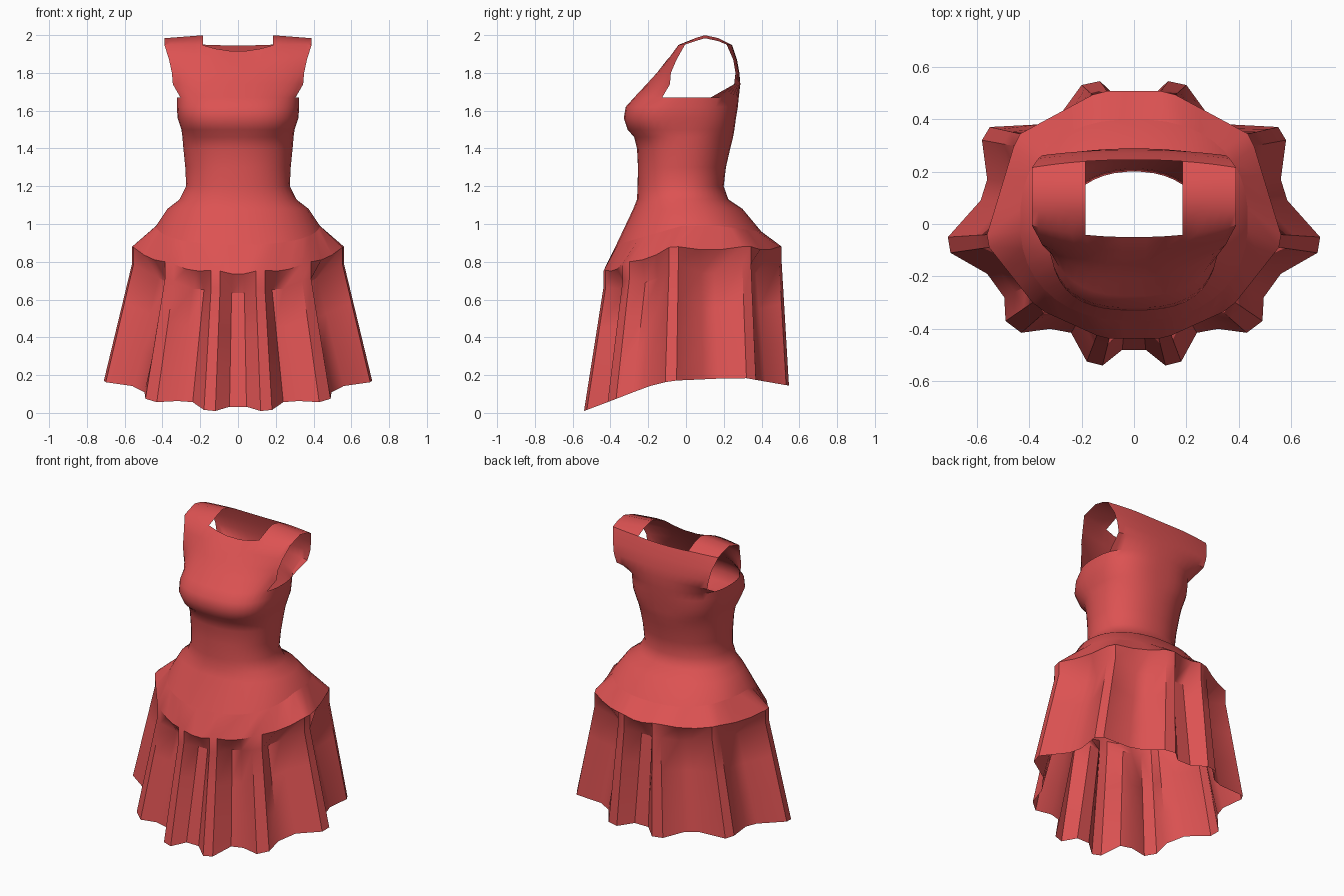
import bpy, bmesh, math

if "Cube" in bpy.data.objects:
    bpy.data.objects.remove(bpy.data.objects["Cube"])

N = 40  # columns around the body, counted from the front centre towards +x

red = bpy.data.materials.new("red_cloth")
red.diffuse_color = (0.72, 0.085, 0.085, 1)
red.use_nodes = True
red.node_tree.nodes["Principled BSDF"].inputs["Base Color"].default_value = red.diffuse_color


def interp(table, v):
    """Piecewise linear lookup."""
    if v <= table[0][0]:
        return table[0][1]
    for (a, p), (b, q) in zip(table, table[1:]):
        if v <= b:
            return p + (q - p) * (v - a) / (b - a)
    return table[-1][1]


def ring(half_width, front, back, power, z_of):
    """Rounded outline; z_of(c) gives height, c = 1 at front and -1 at back."""
    pts = []
    for i in range(N):
        t = math.radians(360 / N * (i + 0.5))
        s, c = math.sin(t), math.cos(t)
        x = half_width * math.copysign(abs(s) ** (2 / power), s)
        k = math.copysign(abs(c) ** (2 / power), c)
        y = (front + back) / 2 - k * (back - front) / 2
        pts.append((x, y, z_of(k)))
    return pts


def loft(bm, rings):
    rows = [[bm.verts.new(p) for p in r] for r in rings]
    for lo, hi in zip(rows, rows[1:]):
        for i in range(N):
            j = (i + 1) % N
            bm.faces.new((lo[i], lo[j], hi[j], hi[i]))
    return rows


def finish(bm, name, angle):
    me = bpy.data.meshes.new(name)
    bm.to_mesh(me)
    bm.free()
    me.materials.append(red)
    ob = bpy.data.objects.new(name, me)
    bpy.context.collection.objects.link(ob)
    bpy.ops.object.select_all(action='DESELECT')
    ob.select_set(True)
    bpy.context.view_layer.objects.active = ob
    bpy.ops.object.shade_smooth_by_angle(angle=math.radians(angle))


# Hip edge where the pleated skirt starts: low in front, high at the sides
hip_edge = ring(0.435, -0.37, 0.40, 2.3,
                lambda k: interp([(-1, 0.96), (-0.4, 0.99), (0.1, 0.99), (1, 0.89)], k))

# Bodice: hips, waist and bust as (z, half width, front y, back y, roundness)
SECTIONS = [
    (1.08, 0.375, -0.28, 0.30, 2.2), (1.13, 0.31, -0.26, 0.225, 2.2),
    (1.20, 0.275, -0.257, 0.20, 2.2), (1.30, 0.28, -0.255, 0.212, 2.2),
    (1.40, 0.29, -0.26, 0.235, 2.2), (1.46, 0.295, -0.275, 0.25, 2.3),
    (1.50, 0.30, -0.31, 0.257, 2.6), (1.56, 0.32, -0.33, 0.265, 2.7),
    (1.62, 0.325, -0.32, 0.275, 2.6), (1.67, 0.325, -0.275, 0.28, 2.5),
]
bm = bmesh.new()
rows = loft(bm, [hip_edge] + [ring(w, f, b, p, lambda k, z=z: z)
                              for z, w, f, b, p in SECTIONS])
top = rows[-1]

# Chest and back panels: (z, half width, centre y, edge y)
EDGE, NECK = 7, 2   # last panel column, first strap column
FRONT = [(1.74, 0.345, -0.21, -0.085), (1.80, 0.35, -0.155, -0.08),
         (1.87, 0.365, -0.10, -0.05), (1.95, 0.39, -0.05, -0.005)]
BACK = [(1.74, 0.335, 0.288, 0.255), (1.80, 0.35, 0.283, 0.262),
        (1.87, 0.365, 0.27, 0.25), (1.95, 0.39, 0.245, 0.215)]
cols = range(-EDGE - 1, EDGE + 1)     # -1 mirrors 0, -2 mirrors 1, ...


def frac(c):
    s = math.sin(math.radians(9 * (c + 0.5)))
    return math.copysign((abs(s) / math.sin(math.radians(67.5))) ** 0.85, s)


def panel(table, start, dip, flip):
    grid = [start]
    for n, (z, w, yc, ye) in enumerate(table):
        row = {}
        for c in cols:
            f = frac(c)
            sag = dip * max(0, 1 - (f / 0.5) ** 2) if n == len(table) - 1 else 0
            row[c] = bm.verts.new((w * f, yc + (ye - yc) * abs(f) ** 2.2, z - sag))
        grid.append(row)
    for lo, hi in zip(grid, grid[1:]):
        for c in cols[:-1]:
            q = (lo[c], lo[c + 1], hi[c + 1], hi[c])
            bm.faces.new(q[::-1] if flip else q)
    return grid[-1]


front_top = panel(FRONT, {c: top[c % N] for c in cols}, 0.035, False)
back_top = panel(BACK, {c: top[N // 2 - 1 - c] for c in cols}, 0.005, True)

# Shoulder straps arching over from front to back
ridges = [{c: bm.verts.new((0.39 * frac(c), y, z - 0.03 * (abs(frac(c)) - 0.45)))
           for c in cols if not -NECK - 1 < c < NECK}
          for y, z in ((0.05, 1.985), (0.10, 2.0), (0.17, 1.985))]
steps = [front_top] + ridges + [back_top]
for lo, hi in zip(steps, steps[1:]):
    for c in cols[:-1]:
        if c in ridges[0] and c + 1 in ridges[0]:
            bm.faces.new((lo[c], lo[c + 1], hi[c + 1], hi[c]))
finish(bm, "bodice", 45)

# Pleated skirt: half of the hem outline, front to back (ten pleats in all)
HALF = [(0.045, -0.48), (0.12, -0.54), (0.18, -0.525), (0.24, -0.415), (0.32, -0.40),
        (0.43, -0.415), (0.49, -0.37), (0.495, -0.28), (0.56, -0.19), (0.70, -0.11),
        (0.71, -0.05), (0.585, 0.09), (0.56, 0.17), (0.58, 0.32), (0.55, 0.37),
        (0.36, 0.38), (0.28, 0.42), (0.20, 0.53), (0.13, 0.545), (0.05, 0.47)]
outline = HALF + [(-x, y) for x, y in reversed(HALF)]
HEM_Z = [(-0.54, 0.01), (-0.42, 0.055), (-0.2, 0.14), (-0.08, 0.17), (0.3, 0.187), (0.54, 0.145)]
FOLD_Z = [(-0.44, 0.75), (-0.3, 0.80), (-0.08, 0.88), (0.5, 0.88)]

hem = [(x, y, interp(HEM_Z, y)) for x, y in outline]
low, fold = [], []
for i, (x, y) in enumerate(outline):
    s = 1.0 if i % 4 in (1, 2) else 0.95     # valleys tuck further in
    px, py = x * 0.79 * s, y * (0.81 if y < 0 else 0.93) * s
    z = interp(FOLD_Z, py)
    low.append((px, py, z - 0.14 if s < 1 else z - 0.09))
    fold.append((px, py, z))
# Above each valley the cloth spans straight between neighbouring pleats
for i in range(N):
    if i % 4 in (0, 3):
        a, b, t = (i - 1, i + 2, 0.33) if i % 4 == 3 else (i - 2, i + 1, 0.67)
        p, q = fold[a % N], fold[b % N]
        fold[i] = tuple(u + (v - u) * t for u, v in zip(p, q))
        fold[i] = (*fold[i][:2], fold[i][2] - 0.015)


def between(t):
    return [tuple(u + (v - u) * t for u, v in zip(p, q)) for p, q in zip(hem, low)]


bm = bmesh.new()
loft(bm, [hem, between(0.33), between(0.67), low, fold, hip_edge])
finish(bm, "pleated_skirt", 38)
